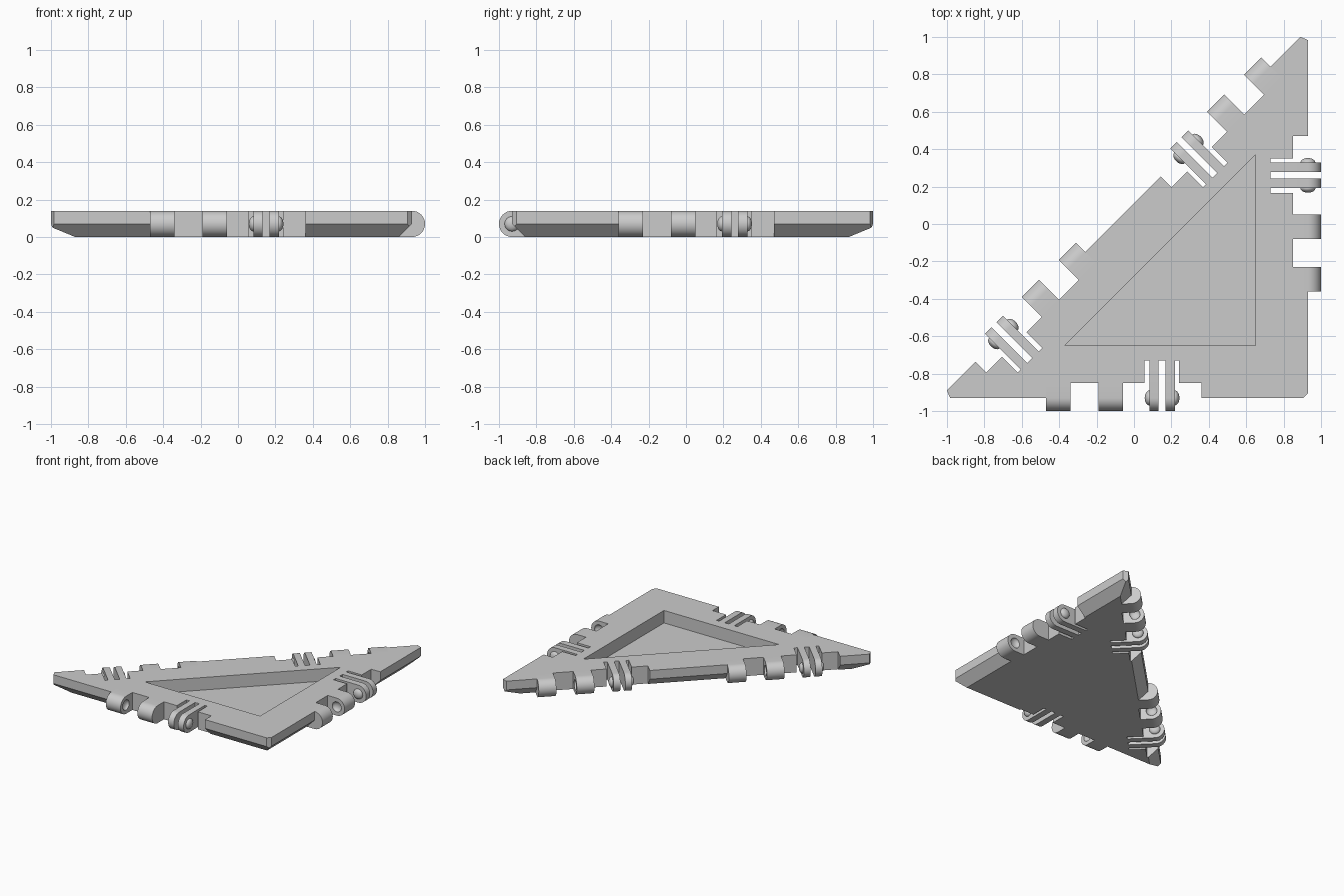
import bpy
import bmesh
from math import radians, pi, sin, cos
from mathutils import Matrix, Vector

if "Cube" in bpy.data.objects:
    bpy.data.objects.remove(bpy.data.objects["Cube"])

T = 0.14          # plate thickness
R = T / 2         # hinge radius
NOTCH, SLOT = 0.08, 0.20   # inward depth of the notches and finger slots

grey = bpy.data.materials.new("plain grey")
grey.use_nodes = True
colour = (0.6, 0.6, 0.6, 1)
grey.diffuse_color = colour
grey.node_tree.nodes["Principled BSDF"].inputs["Base Color"].default_value = colour


def make(name, bm, matrix=Matrix()):
    bmesh.ops.recalc_face_normals(bm, faces=bm.faces[:])
    bm.transform(matrix)
    mesh = bpy.data.meshes.new(name)
    bm.to_mesh(mesh)
    bm.free()
    mesh.materials.append(grey)
    obj = bpy.data.objects.new(name, mesh)
    bpy.context.collection.objects.link(obj)
    return obj


def prism(name, points, along, matrix=Matrix()):
    bm = bmesh.new()
    face = bm.faces.new([bm.verts.new(p) for p in points])
    new = bmesh.ops.extrude_face_region(bm, geom=[face])["geom"]
    verts = [v for v in new if isinstance(v, bmesh.types.BMVert)]
    bmesh.ops.translate(bm, verts=verts, vec=along)
    # Extrusion may drop the start face, so close the open end
    bmesh.ops.holes_fill(bm, edges=[e for e in bm.edges if e.is_boundary])
    return make(name, bm, matrix)


def dome(name, s, matrix):
    # Flattened ball centred on the hinge axis
    bm = bmesh.new()
    bmesh.ops.create_uvsphere(bm, u_segments=24, v_segments=12, radius=0.04)
    shape = Matrix.Translation((s, 0, R)) @ Matrix.Diagonal((0.62, 1, 1, 1))
    return make(name, bm, matrix @ shape)


def cut(obj, cutter):
    cutter.hide_render = True
    mod = obj.modifiers.new("cut", "BOOLEAN")
    mod.operation = "DIFFERENCE"
    mod.solver = "EXACT"
    mod.object = cutter
    bpy.context.view_layer.update()
    with bpy.context.temp_override(object=obj, active_object=obj):
        bpy.ops.object.modifier_apply(modifier=mod.name)
    bpy.data.objects.remove(cutter)


def hinge_bar(name, s0, s1, depth, matrix):
    # Rounded outer end, square inner end
    arc = [(s0, -R * sin(a), R + R * cos(a)) for a in (i * pi / 16 for i in range(17))]
    return prism(name, arc + [(s0, depth, 0), (s0, depth, T)], (s1 - s0, 0, 0), matrix)


# Plate: triangle with sloped lower edges and blunt corners
bm = bmesh.new()
outer = [(-1.04, -0.93), (0.93, -0.93), (0.93, 1.04)]
inner = [(-0.87, -0.86), (0.86, -0.86), (0.86, 0.87)]
for ring, z in ((inner, 0), (outer, R), (outer, T)):
    for x, y in ring:
        bm.verts.new((x, y, z))
bmesh.ops.convex_hull(bm, input=bm.verts[:])
for point, normal in (((-1, -0.89, 0), (-0.924, -0.383, 0)),
                      ((0.89, 1, 0), (0.383, 0.924, 0)),
                      ((0.93, -0.905, 0), (1, -1, 0))):
    bmesh.ops.bisect_plane(bm, geom=bm.verts[:] + bm.edges[:] + bm.faces[:],
                           plane_co=point, plane_no=Vector(normal).normalized(),
                           clear_outer=True)
    bmesh.ops.holes_fill(bm, edges=[e for e in bm.edges if e.is_boundary])
bmesh.ops.dissolve_limit(bm, angle_limit=0.01, verts=bm.verts[:], edges=bm.edges[:])
plate = make("plate", bm)
parts = [plate]

# Triangular pocket in the top
pocket = [(-0.37, -0.65, 0.04), (0.65, -0.65, 0.04), (0.65, 0.37, 0.04)]
cut(plate, prism("pocket_cutter", pocket, (0, 0, 0.2)))

# One hinge set on each short edge, two on the long edge
notch = [(-0.47, -0.1), (0.36, -0.1), (0.36, NOTCH), (0.24, NOTCH),
         (0.24, SLOT), (0.055, SLOT), (0.055, NOTCH), (-0.47, NOTCH)]
sets = {"front": (0, -0.93, 0), "left": (0.93, 0.11, 90),
        "long_edge_upper": (0.3975, 0.5075, 225),
        "long_edge_lower": (-0.5925, -0.4825, 225)}
for side, (x, y, turn) in sets.items():
    m = Matrix.Translation((x, y, 0)) @ Matrix.Rotation(radians(turn), 4, "Z")
    cut(plate, prism("notch_cutter", [(a, b, -0.1) for a, b in notch], (0, 0, 0.4), m))

    # Wide knuckles with facing dimples
    for i, (s0, s1, dimple) in enumerate(((-0.47, -0.34, -0.34), (-0.19, -0.06, -0.19))):
        knuckle = hinge_bar(f"{side}_knuckle_{i + 1}", s0, s1, NOTCH, m)
        cut(knuckle, dome("dimple_cutter", dimple, m))
        parts.append(knuckle)

    # Thin spring fingers with outward bumps
    for i, (s0, s1, bump) in enumerate(((0.082, 0.132, 0.082), (0.168, 0.218, 0.218))):
        parts.append(hinge_bar(f"{side}_finger_{i + 1}", s0, s1, SLOT, m))
        parts.append(dome(f"{side}_bump_{i + 1}", bump, m))

# Smooth the round ends and domes, keep the edges sharp
bpy.ops.object.select_all(action="DESELECT")
for obj in parts:
    obj.select_set(True)
bpy.context.view_layer.objects.active = plate
bpy.ops.object.shade_smooth_by_angle(angle=radians(30))
